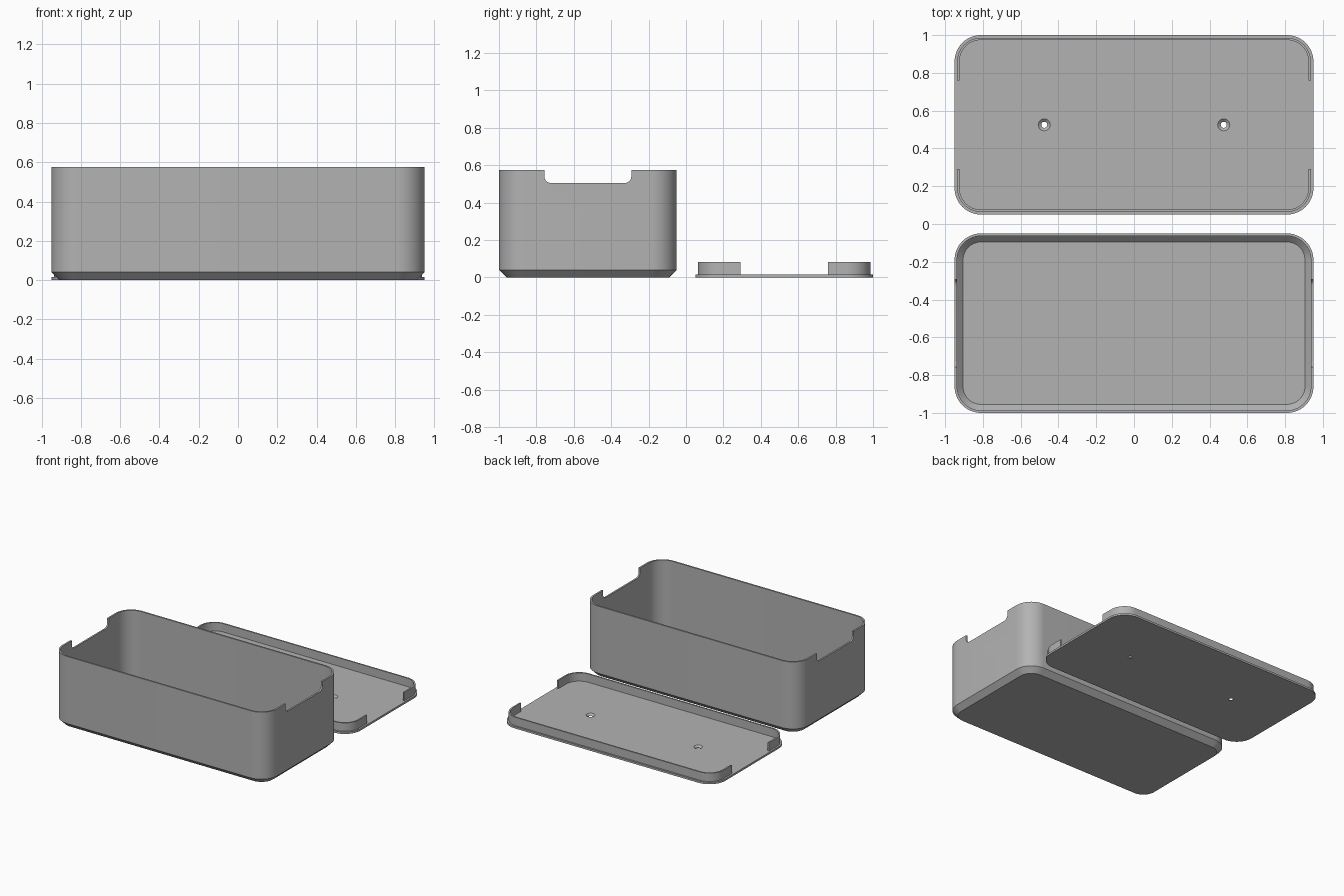
import bpy, bmesh, math
from mathutils import Vector

old = bpy.data.objects.get("Cube")
if old:
    bpy.data.objects.remove(old, do_unlink=True)

HALF_X, HALF_Y, RADIUS, MID_Y = 0.95, 0.475, 0.14, 0.525
WALL = 0.0135

grey = bpy.data.materials.new("plain_grey")
grey.use_nodes = True
COLOUR = (0.45, 0.45, 0.45, 1)
grey.diffuse_color = COLOUR
grey.node_tree.nodes["Principled BSDF"].inputs["Base Color"].default_value = COLOUR


def rounded_rect(hx, hy, r, steps=14):
    """Counter-clockwise outline of a rectangle with round corners."""
    pts = []
    for k, (sx, sy) in enumerate([(1, 1), (-1, 1), (-1, -1), (1, -1)]):
        for i in range(steps + 1):
            a = math.pi / 2 * (k + i / steps)
            pts.append((sx * (hx - r) + r * math.cos(a), sy * (hy - r) + r * math.sin(a)))
    return pts


def finish(bm, name):
    bmesh.ops.recalc_face_normals(bm, faces=bm.faces)
    mesh = bpy.data.meshes.new(name)
    bm.to_mesh(mesh)
    bm.free()
    mesh.materials.append(grey)
    obj = bpy.data.objects.new(name, mesh)
    bpy.context.collection.objects.link(obj)
    return obj


def loft(name, sections, y, closed=False):
    """Stack rounded rectangles given as (inset, height); cap or close the stack."""
    bm = bmesh.new()
    loops = []
    for inset, z in sections:
        outline = rounded_rect(HALF_X - inset, HALF_Y - inset, RADIUS - inset)
        loops.append([bm.verts.new((px, py + y, z)) for px, py in outline])
    pairs = list(zip(loops, loops[1:]))
    if closed:
        pairs.append((loops[-1], loops[0]))
    else:
        bm.faces.new(loops[0])
        bm.faces.new(loops[-1])
    for a, b in pairs:
        for i in range(len(a)):
            j = (i + 1) % len(a)
            bm.faces.new((a[i], a[j], b[j], b[i]))
    return finish(bm, name)


def prism_x(name, profile):
    """Extrude a (y, z) profile along the full width."""
    bm = bmesh.new()
    face = bm.faces.new([bm.verts.new((-1.2, y, z)) for y, z in profile])
    ext = bmesh.ops.extrude_face_region(bm, geom=[face])["geom"]
    bmesh.ops.translate(bm, vec=Vector((2.4, 0, 0)),
                        verts=[v for v in ext if isinstance(v, bmesh.types.BMVert)])
    return finish(bm, name)


def cut(obj, cutter):
    cutter.hide_render = True
    mod = obj.modifiers.new("cut", "BOOLEAN")
    mod.operation, mod.solver, mod.object = "DIFFERENCE", "EXACT", cutter
    bpy.context.view_layer.objects.active = obj
    bpy.ops.object.modifier_apply(modifier=mod.name)
    bpy.data.objects.remove(cutter, do_unlink=True)


def smooth(obj):
    bpy.ops.object.select_all(action="DESELECT")
    obj.select_set(True)
    bpy.context.view_layer.objects.active = obj
    bpy.ops.object.shade_smooth_by_angle(angle=math.radians(30))


# Open box with a chamfered base, inside and out
box = loft("box_body", [(0.04, 0), (0, 0.04), (0, 0.575), (WALL, 0.575),
                        (WALL, 0.047), (0.045, 0.0155)], -MID_Y)

# Notches with round lower corners in both end walls
NOTCH, FLOOR, FILLET = 0.2325, 0.505, 0.035
left_arc = [(-NOTCH + FILLET * (1 - math.cos(a)), FLOOR + FILLET * (1 - math.sin(a)))
            for a in [math.pi / 2 * i / 8 for i in range(9)]]
half = [(-NOTCH, 0.7)] + left_arc
profile = half + [(-y, z) for y, z in reversed(half)]
cut(box, prism_x("notch_cutter", [(y - MID_Y, z) for y, z in profile]))

# Flat lid plate with two countersunk screw holes
plate = loft("lid_plate", [(0, 0), (0, 0.0155)], MID_Y)
for x in (-0.475, 0.475):
    bm = bmesh.new()
    rings = []
    for r, z in [(0.016, -0.02), (0.016, 0.002), (0.032, 0.0155), (0.032, 0.03)]:
        rings.append([bm.verts.new((x + r * math.cos(a), MID_Y + r * math.sin(a), z))
                      for a in [math.tau * i / 24 for i in range(24)]])
    for a, b in zip(rings, rings[1:]):
        for i in range(24):
            bm.faces.new((a[i], a[i - 1], b[i - 1], b[i]))
    bm.faces.new(rings[0])
    bm.faces.new(rings[-1])
    cut(plate, finish(bm, "screw_cutter"))

# Raised locating lip on the lid, open at both ends
lip = loft("lid_lip", [(0.014, 0.0155), (0.014, 0.082), (0.026, 0.082), (0.026, 0.0155)],
           MID_Y, closed=True)
cut(lip, prism_x("lip_cutter", [(MID_Y + sy * 0.2345, z)
                                for sy, z in [(-1, -0.1), (1, -0.1), (1, 0.2), (-1, 0.2)]]))

for part in (box, plate, lip):
    smooth(part)
